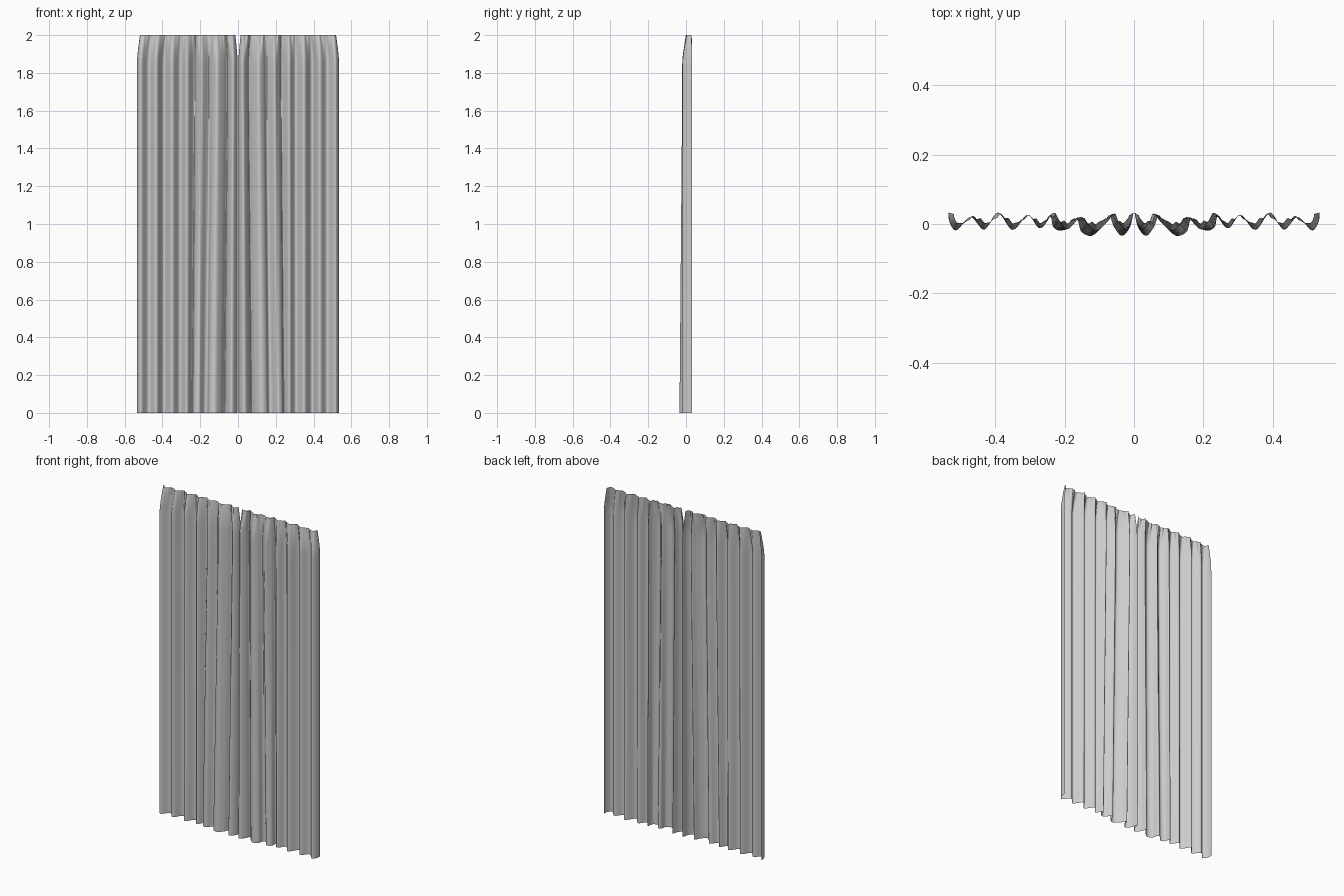
import bpy, bmesh, math
from mathutils import Vector

# Fold lines seen from above (x, y), centre edge to outer edge
BOTTOM = [(0.002, 0.03), (0.012, -0.01), (0.035, -0.034), (0.058, -0.008), (0.072, 0.025),
          (0.092, -0.008), (0.122, -0.034), (0.152, -0.022), (0.163, 0.012), (0.18, 0.012),
          (0.205, -0.018), (0.232, -0.01), (0.243, 0.025), (0.272, -0.012), (0.308, 0.026),
          (0.35, -0.017), (0.393, 0.032), (0.432, -0.016), (0.472, 0.02), (0.512, -0.018),
          (0.532, 0.005), (0.535, 0.033)]
UPPER = [(0.002, 0.032), (0.008, 0.005), (0.026, -0.015), (0.044, 0.005), (0.056, 0.03),
         (0.078, 0.005), (0.108, -0.02), (0.132, -0.005), (0.15, 0.02), (0.163, 0.012),
         (0.193, -0.015), (0.217, 0.01), (0.232, 0.032), (0.27, -0.012), (0.306, 0.026),
         (0.35, -0.017), (0.392, 0.033), (0.432, -0.016), (0.472, 0.02), (0.512, -0.018),
         (0.532, 0.005), (0.535, 0.033)]
STEPS, TOP = 8, 2.0
HEIGHTS = [TOP * 0.92 * i / 24 for i in range(25)] + [1.87, 1.9, 1.92, 1.94, 1.955, 1.97, 1.985, 2.0]


def spline(points):
    """Smooth curve through the fold points."""
    p = [Vector(q) for q in points]
    p = [p[0]] + p + [p[-1]]
    out = []
    for i in range(1, len(p) - 2):
        a, b, c, d = p[i - 1:i + 3]
        for s in range(STEPS):
            t = s / STEPS
            out.append(0.5 * (2 * b + (c - a) * t + (2 * a - 5 * b + 4 * c - d) * t ** 2
                              + (3 * b - a - 3 * c + d) * t ** 3))
    return out + [p[-1]]


def curtain(name, side):
    low, high = spline(BOTTOM), spline(UPPER)
    bm = bmesh.new()
    rows = []
    for z in HEIGHTS:
        k = min(z / 1.7, 1)
        g = max(0, (z - 1.86) / 0.14)          # gathering under the heading
        row = []
        for i, (a, b) in enumerate(zip(low, high)):
            q = a.lerp(b, k)
            x, y = q
            gather = g ** 1.3
            y += gather * ((0.016 + 0.45 * (y - 0.012)) - y)
            # fine puckers in the gathered heading
            y += 0.005 * gather * math.sin(x * 260) * math.sin(x * 37)
            x += gather * (0.012 - 0.028 * x / 0.535)
            row.append(bm.verts.new((side * x, y, z)))
        rows.append(row)
    for r, s in zip(rows, rows[1:]):
        for i in range(len(r) - 1):
            quad = (r[i], r[i + 1], s[i + 1], s[i])
            bm.faces.new(quad if side > 0 else quad[::-1])
    me = bpy.data.meshes.new(name)
    bm.to_mesh(me)
    bm.free()
    me.shade_smooth()
    ob = bpy.data.objects.new(name, me)
    bpy.context.collection.objects.link(ob)


# Two mirrored curtain panels meeting in the middle
curtain("right_curtain", 1)
curtain("left_curtain", -1)
